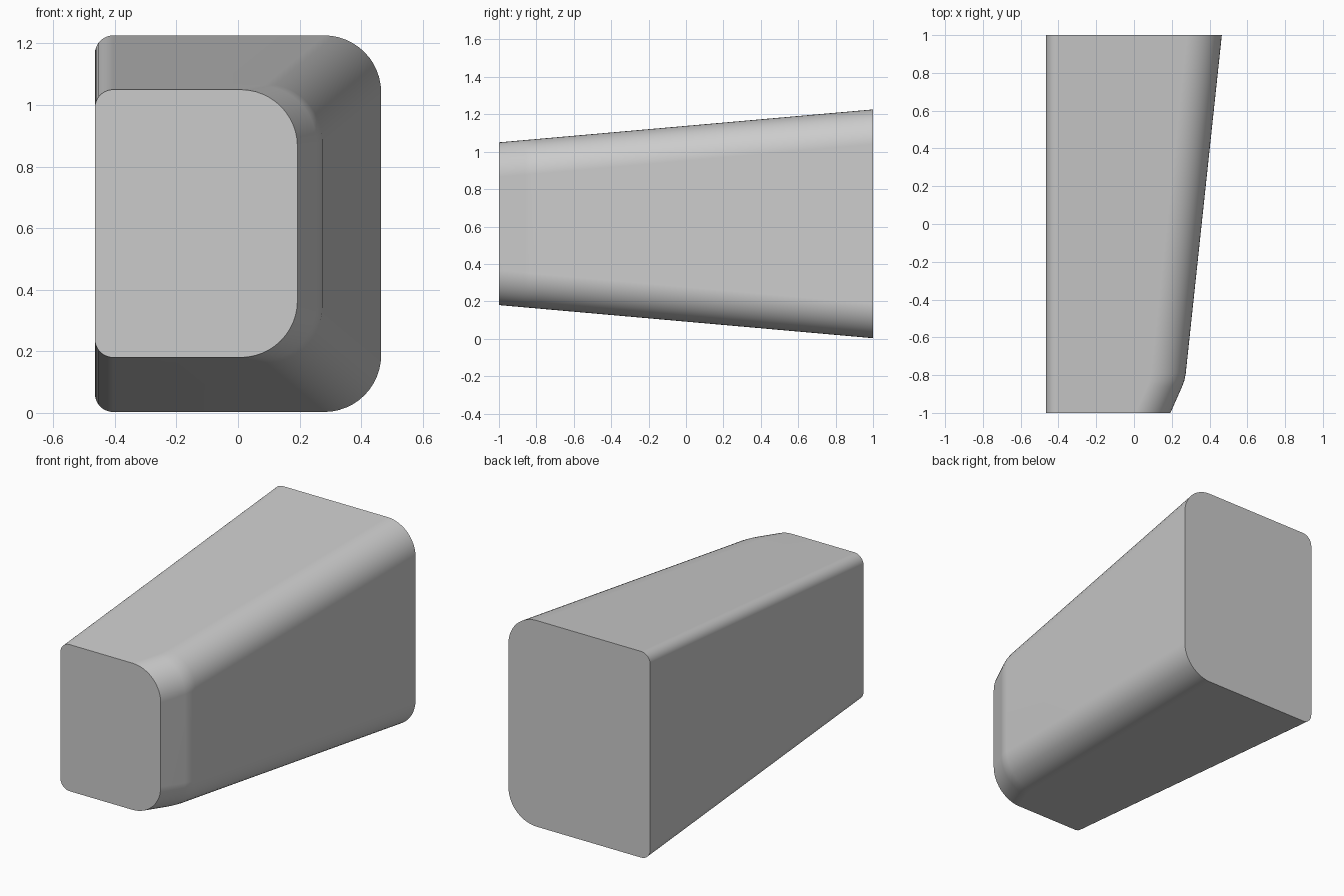
import bpy, bmesh
from math import sin, cos, pi, radians

cube = bpy.data.objects.get("Cube")
if cube:
    bpy.data.objects.remove(cube, do_unlink=True)

LEFT_X = -0.465
SMALL_R, LARGE_R = 0.06, 0.185
STEPS = 12


def section(y, right_x):
    """Rounded rectangle at depth y; height grows evenly toward the back."""
    t = (y + 1) / 2
    low = 0.18 * (1 - t) + 0.003 * t
    high = 1.05 * (1 - t) + 1.226 * t
    corners = [
        (right_x, high, LARGE_R, 1, 1),
        (LEFT_X, high, SMALL_R, -1, 1),
        (LEFT_X, low, SMALL_R, -1, -1),
        (right_x, low, LARGE_R, 1, -1),
    ]
    points = []
    for i, (x, z, r, sx, sz) in enumerate(corners):
        for k in range(STEPS + 1):
            a = (i + k / STEPS) * pi / 2
            points.append((x - sx * r + r * cos(a), y, z - sz * r + r * sin(a)))
    return points


# Tapered body: front, softened shoulder, back
bm = bmesh.new()
stations = [(-1, 0.193), (-0.86, 0.255), (-0.83, 0.266), (-0.79, 0.274), (1, 0.465)]
rings = [[bm.verts.new(p) for p in section(y, x)] for y, x in stations]
for a, b in zip(rings, rings[1:]):
    n = len(a)
    for i in range(n):
        j = (i + 1) % n
        bm.faces.new((a[i], a[j], b[j], b[i]))
bm.faces.new(rings[0])
bm.faces.new(rings[-1])
bmesh.ops.recalc_face_normals(bm, faces=bm.faces)

mesh = bpy.data.meshes.new("tapered_body")
bm.to_mesh(mesh)
bm.free()
body = bpy.data.objects.new("tapered_body", mesh)
bpy.context.collection.objects.link(body)

# Plain grey material
grey = bpy.data.materials.new("light_grey")
grey.use_nodes = True
color = (0.6, 0.6, 0.6, 1)
grey.diffuse_color = color
grey.node_tree.nodes["Principled BSDF"].inputs["Base Color"].default_value = color
mesh.materials.append(grey)

# Smooth sides with sharp end rims
bpy.ops.object.select_all(action="DESELECT")
body.select_set(True)
bpy.context.view_layer.objects.active = body
bpy.ops.object.shade_smooth_by_angle(angle=radians(30))
weighted = body.modifiers.new("even_normals", "WEIGHTED_NORMAL")
weighted.keep_sharp = True
